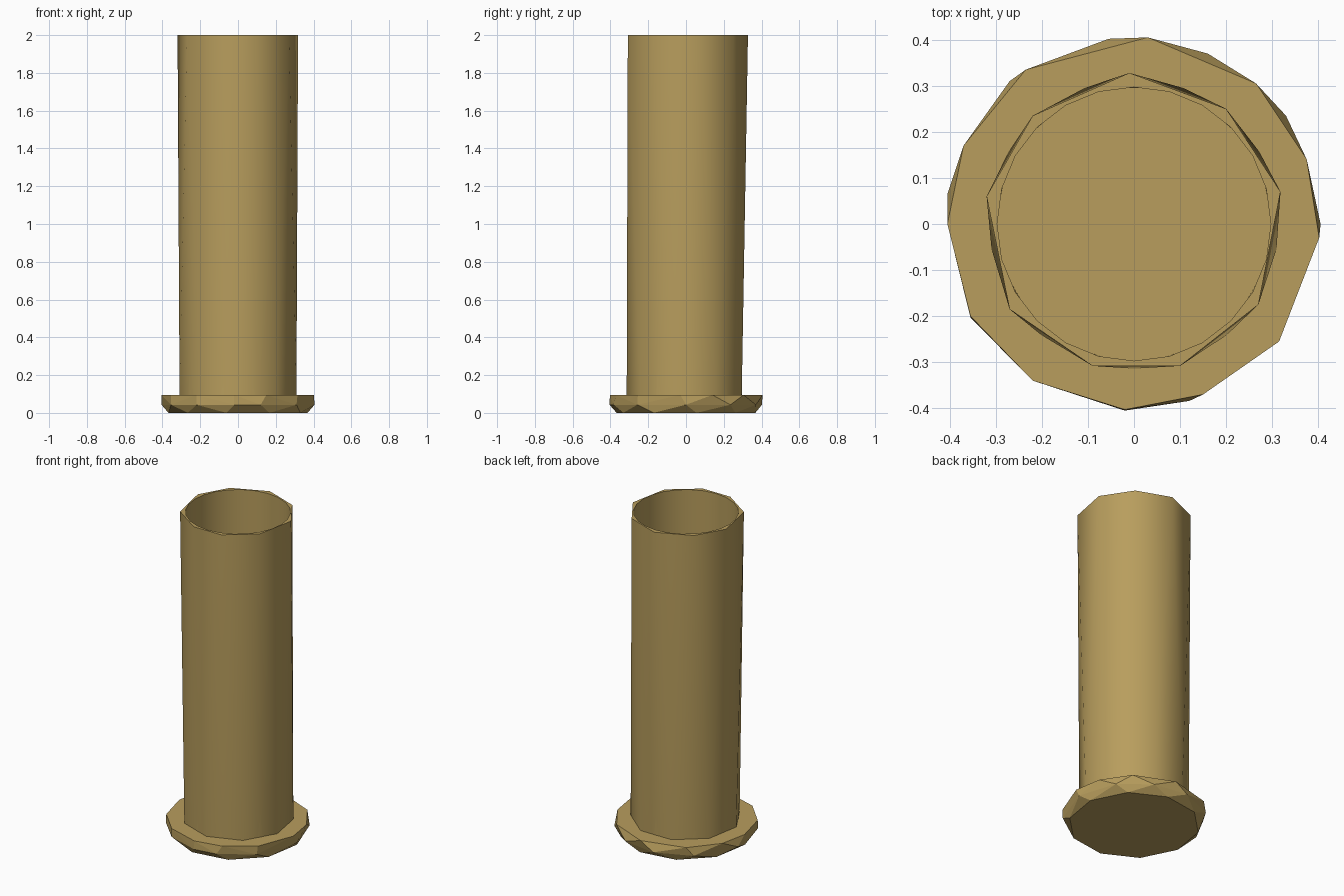
import bpy, bmesh, math

if "Cube" in bpy.data.objects:
    bpy.data.objects.remove(bpy.data.objects["Cube"])

tan_mat = bpy.data.materials.new("tan")
tan_mat.diffuse_color = (0.48, 0.34, 0.11, 1)
tan_mat.use_nodes = True
tan_mat.node_tree.nodes["Principled BSDF"].inputs["Base Color"].default_value = tan_mat.diffuse_color


def ring(bm, pts, z):
    return [bm.verts.new((x, y, z)) for x, y in pts]


def circle(n, r, start=0):
    return [(r * math.cos(start + math.tau * i / n), r * math.sin(start + math.tau * i / n))
            for i in range(n)]


def finish(bm, name, angle=None):
    bmesh.ops.recalc_face_normals(bm, faces=bm.faces)
    mesh = bpy.data.meshes.new(name)
    bm.to_mesh(mesh)
    bm.free()
    ob = bpy.data.objects.new(name, mesh)
    bpy.context.collection.objects.link(ob)
    mesh.materials.append(tan_mat)
    if angle:
        bpy.context.view_layer.objects.active = ob
        ob.select_set(True)
        bpy.ops.object.shade_smooth_by_angle(angle=math.radians(angle))
        ob.select_set(False)
    return ob


# Faceted base flange: irregular hand-cut outline, bevelled below
TOP = [(0.03, 0.405), (-0.235, 0.335), (-0.37, 0.17), (-0.405, 0), (-0.355, -0.2), (-0.22, -0.34),
       (-0.02, -0.403), (0.15, -0.37), (0.315, -0.255), (0.402, -0.03), (0.375, 0.14), (0.265, 0.305)]
MID = [(-0.055, 0.402), (-0.27, 0.31), (-0.405, 0.065), (-0.355, -0.203), (-0.22, -0.34),
       (-0.02, -0.405), (0.12, -0.384), (0.31, -0.257), (0.405, 0), (0.33, 0.235), (0.16, 0.37)]
bm = bmesh.new()
verts = ring(bm, TOP, 0.095) + ring(bm, MID, 0.043) + ring(bm, circle(10, 0.372, 0.15), 0)
bmesh.ops.convex_hull(bm, input=verts)
bmesh.ops.dissolve_limit(bm, angle_limit=0.01, verts=bm.verts, edges=bm.edges)
finish(bm, "base_flange")

# Hollow tube: nine-sided twisted outside, rounder bore, open at the top
RIM = [(-0.01, 0.328), (-0.22, 0.235), (-0.32, 0.06), (-0.27, -0.185), (-0.09, -0.308),
       (0.1, -0.308), (0.27, -0.175), (0.318, 0.07), (0.2, 0.25)]
bm = bmesh.new()
top = ring(bm, RIM, 2)
low = ring(bm, circle(9, 0.314, math.radians(110)), 0.095)
bore_top = ring(bm, circle(24, 0.297), 2)
bore_low = ring(bm, circle(24, 0.297), 0.095)
for i in range(9):
    j = (i + 1) % 9
    bm.faces.new((top[i], low[i], top[j]))
    bm.faces.new((low[i], low[j], top[j]))
for i in range(24):
    j = (i + 1) % 24
    bm.faces.new((bore_top[i], bore_top[j], bore_low[j], bore_low[i]))
bm.edges.ensure_lookup_table()
rim_edges = [e for e in bm.edges if all(v.co.z > 1.99 for v in e.verts)]
bmesh.ops.triangle_fill(bm, edges=rim_edges, use_beauty=True)
finish(bm, "tube", 45)
